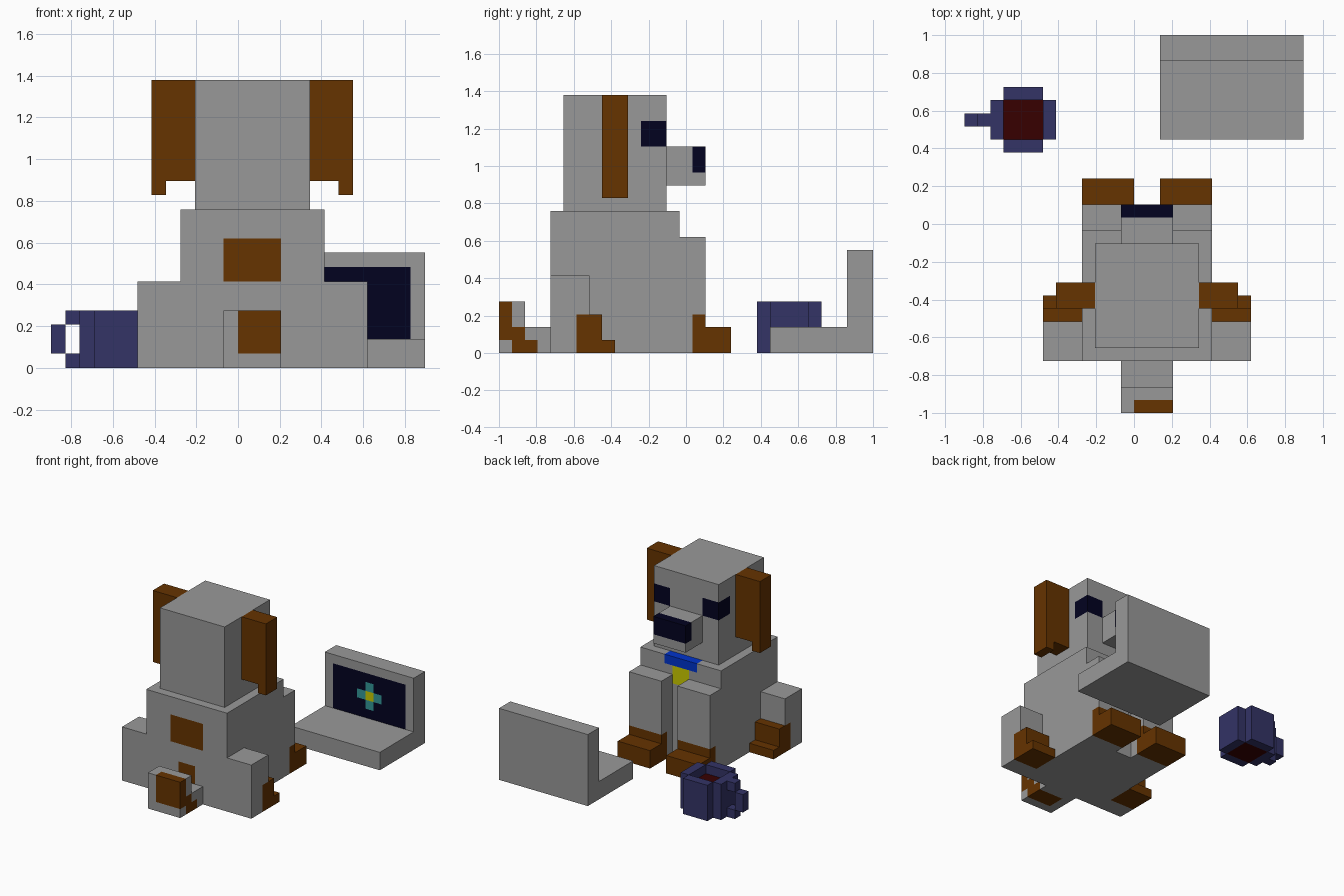
import bpy, bmesh
from mathutils import Vector

if "Cube" in bpy.data.objects:
    bpy.data.objects.remove(bpy.data.objects["Cube"])

U = 2 / 29          # one block of the model's grid


def srgb(r, g, b):
    f = lambda c: c / 12.92 if c <= 0.04045 else ((c + 0.055) / 1.055) ** 2.4
    return (f(r / 255), f(g / 255), f(b / 255), 1)


def material(name, rgb):
    m = bpy.data.materials.new(name)
    m.diffuse_color = srgb(*rgb)
    m.use_nodes = True
    m.node_tree.nodes["Principled BSDF"].inputs["Base Color"].default_value = m.diffuse_color
    return m


GREY = material("grey", (153, 153, 153))
BROWN = material("brown", (102, 51, 0))
NAVY = material("near_black_navy", (2, 2, 32))
PURPLE = material("dusky_purple", (51, 51, 102))
RED = material("dark_red", (55, 0, 0))
BLUE = material("blue", (0, 51, 204))
YELLOW = material("yellow", (204, 204, 0))
TEAL = material("teal", (51, 153, 153))


def part(name, colour, boxes, paint=()):
    """Boxes are (x0, x1, y0, y1, z0, z1) in blocks. Each paint entry is
    (material, box): faces are cut along that box and coloured inside it."""
    bm = bmesh.new()
    for b in boxes:
        lo, hi = Vector(b[0::2]), Vector(b[1::2])
        for v in bmesh.ops.create_cube(bm, size=1)["verts"]:
            v.co = Vector((lo[i] if v.co[i] < 0 else hi[i] for i in range(3)))
    for _, b in paint:
        for i in range(6):
            n = Vector((0, 0, 0))
            n[i // 2] = 1
            bmesh.ops.bisect_plane(bm, geom=bm.verts[:] + bm.edges[:] + bm.faces[:],
                                   dist=1e-4, plane_co=n * b[i], plane_no=n)
    bm.normal_update()
    me = bpy.data.meshes.new(name)
    me.materials.append(colour)
    for mat, b in paint:
        if mat.name not in me.materials:
            me.materials.append(mat)
        slot = me.materials.find(mat.name)
        for f in bm.faces:
            c = f.calc_center_median() - f.normal * 0.05
            if all(b[2 * i] < c[i] < b[2 * i + 1] for i in range(3)):
                f.material_index = slot
    for v in bm.verts:
        v.co *= U
    bm.to_mesh(me)
    bm.free()
    ob = bpy.data.objects.new(name, me)
    bpy.context.collection.objects.link(ob)


def flip(b):
    """Mirror a box across the animal's middle plane, x = 1."""
    return (2 - b[1], 2 - b[0]) + tuple(b[2:])


def pair(name, colour, boxes, paint=()):
    part("left_" + name, colour, boxes, paint)
    part("right_" + name, colour, [flip(b) for b in boxes],
         [(m, flip(b)) for m, b in paint])


# --- seated animal, facing +y ---
part("body", GREY, [(-4, 6, -10.5, -0.5, 0, 11)], [
    (BROWN, (-1, 3, -10.5, -9.5, 6, 9)),      # back patch
    (BROWN, (0, 2, -10.5, -9.5, 2, 4)),       # patch above the tail
    (BLUE, (-1, 3, -1.5, -0.5, 10, 11)),      # collar
    (YELLOW, (0, 2, -1.5, -0.5, 8, 10)),      # tag
])
eye = (-3, -1, -3.5, -1.5, 16, 18)
part("head", GREY, [(-3, 5, -9.5, -1.5, 11, 20)], [(NAVY, eye), (NAVY, flip(eye))])
part("snout", GREY, [(-1, 3, -1.5, 1.5, 13, 16)], [(NAVY, (-1, 3, 0.5, 1.5, 14, 16))])
pair("ear", BROWN, [(-5, -3, -6.5, -4.5, 13, 20), (-6, -5, -6.5, -4.5, 12, 20)])
pair("front_leg", GREY, [(-4, 0, -0.5, 1.5, 0, 9)], [(BROWN, (-4, 0, 0.5, 1.5, 0, 3))])
pair("front_paw", BROWN, [(-4, 0, 1.5, 3.5, 0, 2)])
pair("hind_leg", GREY, [(-7, -4, -10.5, -7.5, 0, 6)],
     [(BROWN, (-7, -4, -8.5, -7.5, 0, 3))])
pair("hind_paw", BROWN, [(-7, -4, -7.5, -6.5, 0, 3), (-7, -4, -6.5, -5.5, 0, 1)])
part("tail", GREY, [(-1, 3, -12.5, -10.5, 0, 2), (-1, 3, -14.5, -12.5, 0, 4)], [
    (BROWN, (0, 3, -14.5, -13.5, 1, 4)),
    (BROWN, (0, 3, -13.5, -12.5, 0, 2)),
    (BROWN, (0, 3, -12.5, -11.5, 0, 1)),
])

# --- open computer with a flower on its screen ---
part("computer_base", GREY, [(2, 13, 6.5, 12.5, 0, 2)])
part("computer_screen", GREY, [(2, 13, 12.5, 14.5, 0, 8)], [
    (NAVY, (3, 12, 12.5, 13.5, 2, 7)),
    (TEAL, (6, 9, 12.5, 13.5, 4, 5)),
    (TEAL, (7, 8, 12.5, 13.5, 3, 6)),
    (YELLOW, (7, 8, 12.5, 13.5, 4, 5)),
])

# --- mug with drink and handle ---
part("mug_wall", PURPLE, [
    (-11, -10, 6.5, 9.5, 0, 4), (-7, -6, 6.5, 9.5, 0, 4),
    (-10, -7, 5.5, 6.5, 0, 4), (-10, -7, 9.5, 10.5, 0, 4)])
part("mug_drink", RED, [(-10, -7, 6.5, 9.5, 0, 3)])
part("mug_handle", PURPLE, [
    (-12, -11, 7.5, 8.5, 0, 1), (-12, -11, 7.5, 8.5, 3, 4),
    (-13, -12, 7.5, 8.5, 1, 3)])
